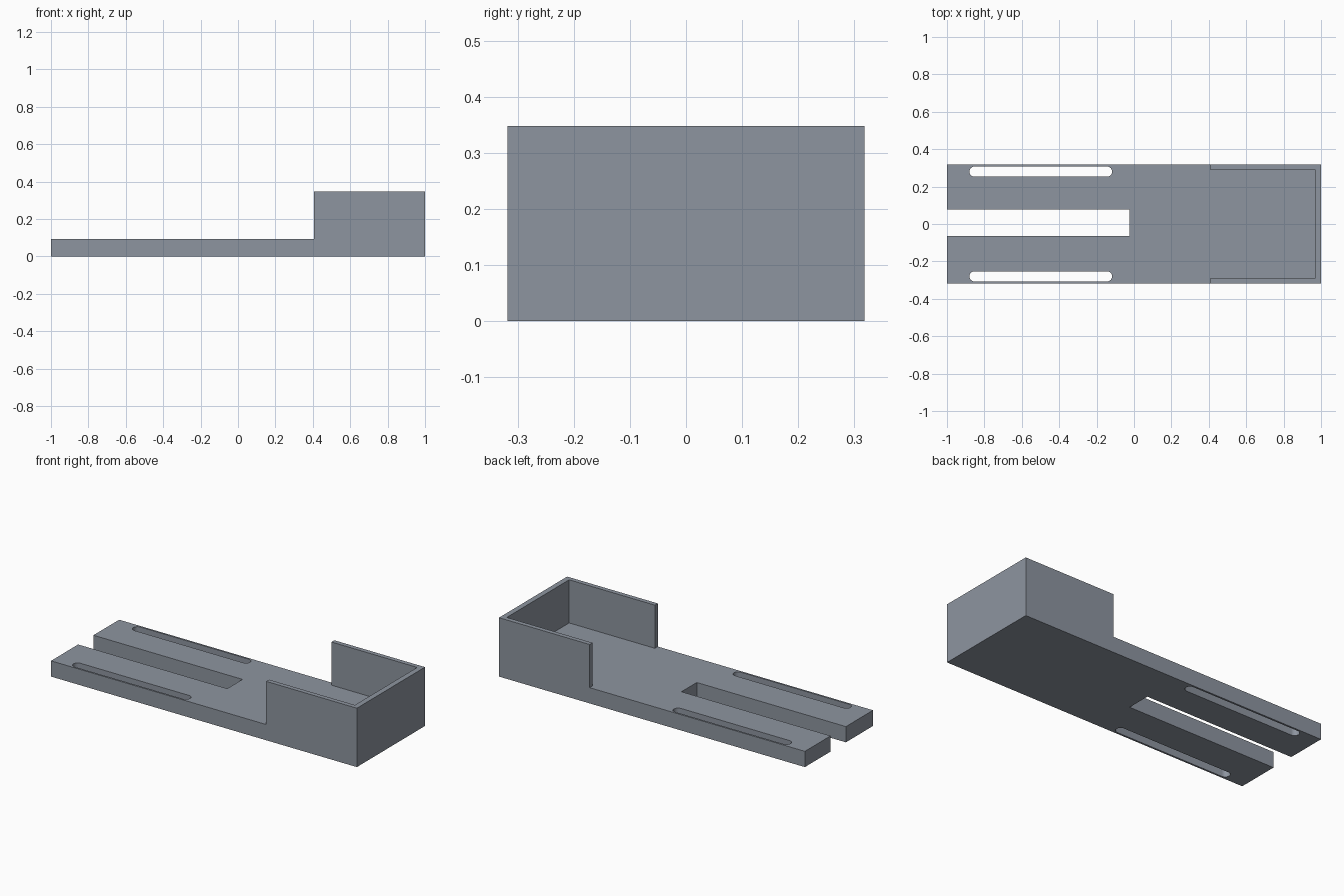
import bpy, bmesh
from math import sin, cos, pi

if "Cube" in bpy.data.objects:
    bpy.data.objects.remove(bpy.data.objects["Cube"])

HALF_W = 0.318    # half width of the body
FLOOR = 0.093     # plate thickness
TOP = 0.348       # tray wall height


def prism(name, outline, z0, z1):
    """Extrude a counter-clockwise xy outline from z0 to z1."""
    bm = bmesh.new()
    face = bm.faces.new([bm.verts.new((x, y, z0)) for x, y in outline])
    new = bmesh.ops.extrude_face_region(bm, geom=[face])["geom"]
    bmesh.ops.translate(bm, vec=(0, 0, z1 - z0),
                        verts=[v for v in new if isinstance(v, bmesh.types.BMVert)])
    bmesh.ops.recalc_face_normals(bm, faces=bm.faces)
    mesh = bpy.data.meshes.new(name)
    bm.to_mesh(mesh)
    bm.free()
    obj = bpy.data.objects.new(name, mesh)
    bpy.context.collection.objects.link(obj)
    return obj


def rect(x0, x1, y0, y1):
    return [(x0, y0), (x1, y0), (x1, y1), (x0, y1)]


def stadium(x0, x1, yc, r, n=12):
    pts = []
    for cx, start in ((x1 - r, -pi / 2), (x0 + r, pi / 2)):
        pts += [(cx + r * cos(start + pi * i / n), yc + r * sin(start + pi * i / n))
                for i in range(n + 1)]
    return pts


# Solid body block
body = prism("slotted_tray", rect(-1, 1, -HALF_W, HALF_W), 0, TOP)

# Space above the plate, narrowing to the inside of the U-shaped wall
wall_x, in_x, in_y = 0.407, 0.968, 0.291
cutters = [prism("tray_cutter", [
    (-1.2, -0.5), (wall_x, -0.5), (wall_x, -in_y), (in_x, -in_y),
    (in_x, in_y), (wall_x, in_y), (wall_x, 0.5), (-1.2, 0.5)], FLOOR, 0.6)]

# Open fork gap and the two long side slots
cutters.append(prism("fork_cutter", rect(-1.2, -0.025, -0.065, 0.078), -0.1, 0.5))
for side in (-1, 1):
    cutters.append(prism("slot_cutter", stadium(-0.88, -0.117, side * 0.28, 0.027),
                         -0.1, 0.5))

for cutter in cutters:
    cutter.hide_render = True
    mod = body.modifiers.new(cutter.name, "BOOLEAN")
    mod.operation = "DIFFERENCE"
    mod.solver = "EXACT"
    mod.object = cutter

# Bake the cuts and remove the helpers
deps = bpy.context.evaluated_depsgraph_get()
result = bpy.data.meshes.new_from_object(body.evaluated_get(deps))
body.modifiers.clear()
body.data = result
for cutter in cutters:
    bpy.data.objects.remove(cutter)

# Slate grey finish
slate = bpy.data.materials.new("slate_grey")
slate.diffuse_color = (0.27, 0.30, 0.35, 1)
slate.use_nodes = True
slate.node_tree.nodes["Principled BSDF"].inputs["Base Color"].default_value = slate.diffuse_color
body.data.materials.clear()
body.data.materials.append(slate)

# Smooth slot ends, sharp corners
bpy.context.view_layer.objects.active = body
body.select_set(True)
bpy.ops.object.shade_smooth_by_angle()
